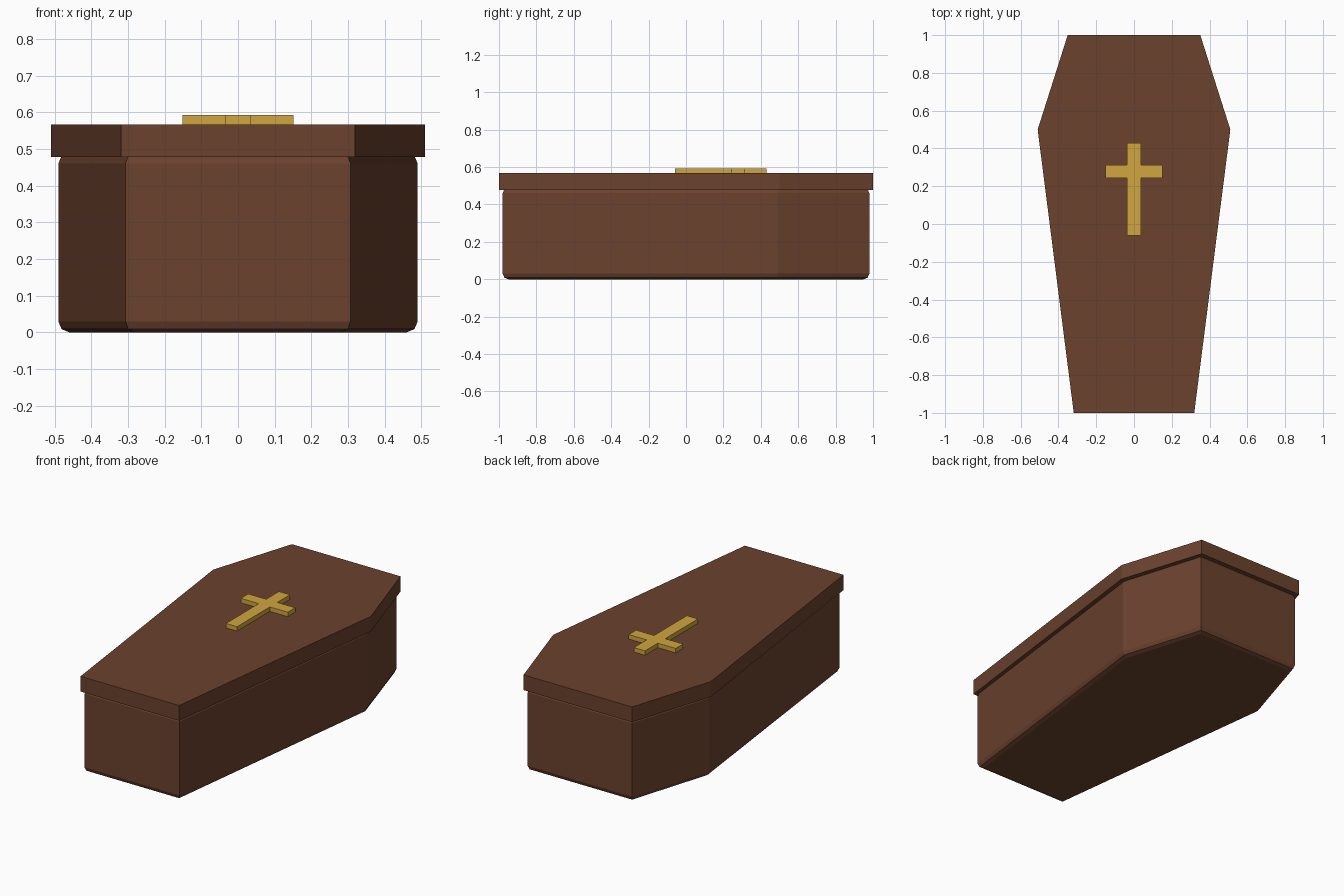
import bpy
import bmesh

cube = bpy.data.objects.get("Cube")
if cube:
    bpy.data.objects.remove(cube, do_unlink=True)


def make_material(name, rgb):
    mat = bpy.data.materials.new(name)
    mat.use_nodes = True
    colour = (*rgb, 1.0)
    mat.diffuse_color = colour
    mat.node_tree.nodes["Principled BSDF"].inputs["Base Color"].default_value = colour
    return mat


def mirrored(half):
    """Close a right-hand outline (front to back) by mirroring it across x = 0."""
    return half + [(-x, y) for x, y in reversed(half)]


def make_prism(name, half, bottom, top, mat, bevel=0.0):
    """Extrude a mirrored outline upward, optionally rounding its rims."""
    bm = bmesh.new()
    face = bm.faces.new([bm.verts.new((x, y, bottom)) for x, y in mirrored(half)])
    grown = bmesh.ops.extrude_face_region(bm, geom=[face])["geom"]
    for v in grown:
        if isinstance(v, bmesh.types.BMVert):
            v.co.z = top
    bmesh.ops.recalc_face_normals(bm, faces=bm.faces)
    if bevel:
        rims = [e for e in bm.edges if abs(e.verts[0].co.z - e.verts[1].co.z) < 1e-5]
        bmesh.ops.bevel(bm, geom=rims, offset=bevel, offset_type="OFFSET",
                        segments=2, profile=0.5, affect="EDGES")
    mesh = bpy.data.meshes.new(name)
    bm.to_mesh(mesh)
    bm.free()
    mesh.materials.append(mat)
    obj = bpy.data.objects.new(name, mesh)
    bpy.context.collection.objects.link(obj)
    return obj


wood = make_material("brown wood", (0.147, 0.054, 0.027))
gold = make_material("gold", (0.63, 0.38, 0.05))

# Six-sided box with softened rims, and the overhanging lid
make_prism("coffin_body", [(0.307, -0.98), (0.49, 0.49), (0.338, 0.98)], 0.0, 0.49, wood, 0.03)
make_prism("coffin_lid", [(0.319, -1.0), (0.51, 0.5), (0.351, 1.0)], 0.478, 0.567, wood)

# Raised cross on the lid, one outline
arm, post = 0.152, 0.036
make_prism("lid_cross", [(post, -0.06), (post, 0.243), (arm, 0.243),
                         (arm, 0.312), (post, 0.312), (post, 0.43)], 0.56, 0.593, gold)
